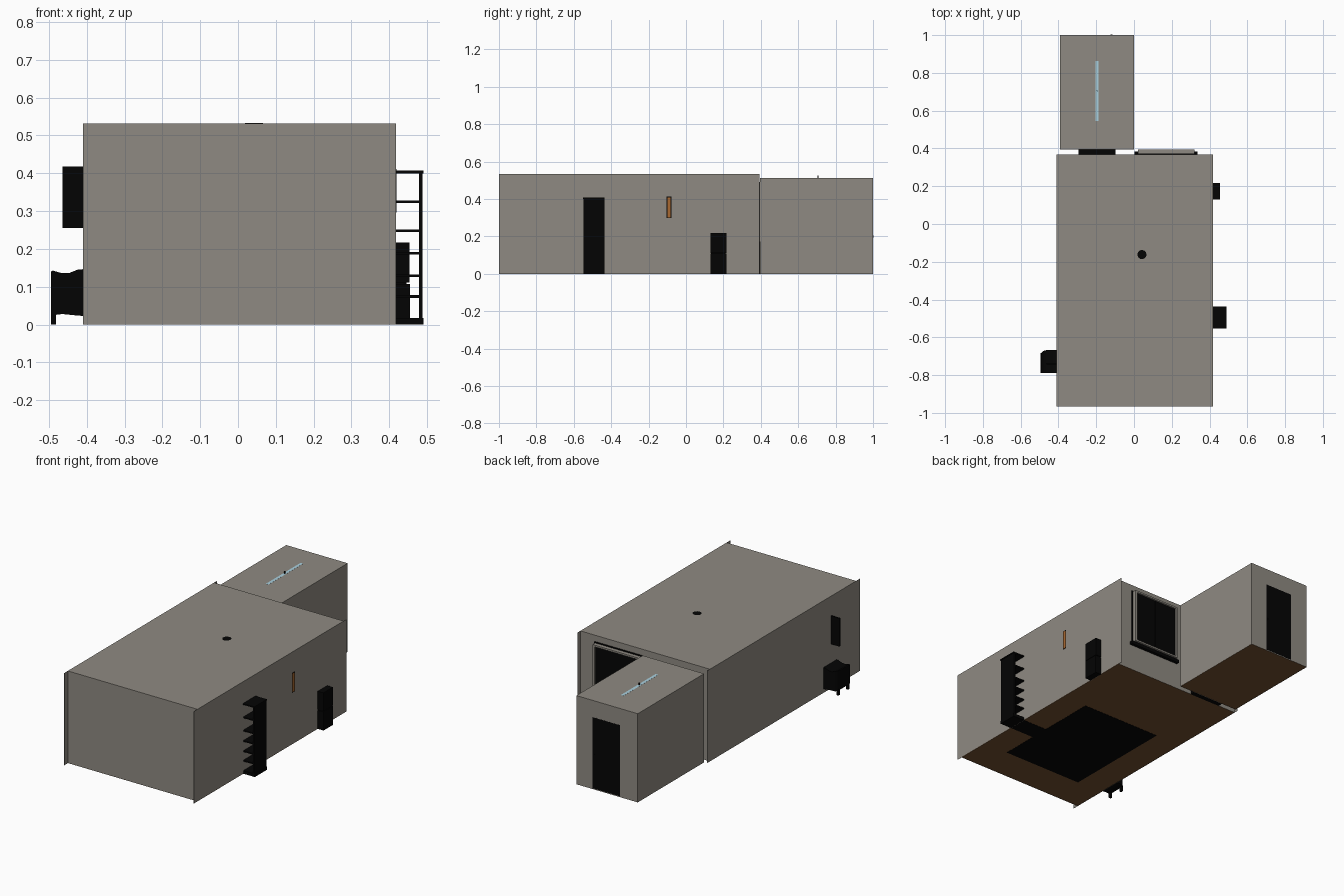
import bpy, bmesh, math

if "Cube" in bpy.data.objects:
    bpy.data.objects.remove(bpy.data.objects["Cube"])


def material(name, rgb):
    m = bpy.data.materials.new(name)
    m.diffuse_color = (*rgb, 1)
    m.use_nodes = True
    m.node_tree.nodes["Principled BSDF"].inputs["Base Color"].default_value = m.diffuse_color
    return m


GREY = material("warm_grey", (0.275, 0.255, 0.223))
BROWN = material("floor_brown", (0.175, 0.08, 0.028))
BLACK = material("near_black", (0.0012, 0.0012, 0.0012))
ORANGE = material("orange_wood", (0.40, 0.14, 0.03))
BLUE = material("pale_blue", (0.40, 0.63, 0.73))


def mesh_object(name, verts, faces, mat):
    me = bpy.data.meshes.new(name)
    me.from_pydata(verts, [], faces)
    bm = bmesh.new()
    bm.from_mesh(me)
    bmesh.ops.recalc_face_normals(bm, faces=bm.faces)
    bm.to_mesh(me)
    bm.free()
    ob = bpy.data.objects.new(name, me)
    me.materials.append(mat)
    bpy.context.collection.objects.link(ob)
    return ob


def box(name, x, y, z, mat):
    v = [(a, b, c) for a in x for b in y for c in z]
    f = [(0, 1, 3, 2), (4, 6, 7, 5), (0, 4, 5, 1), (2, 3, 7, 6), (0, 2, 6, 4), (1, 5, 7, 3)]
    return mesh_object(name, v, f, mat)


def loft(name, sections, mat):
    """Rectangular sections along x: (x, y0, y1, z0, z1)."""
    v, f = [], []
    for x, y0, y1, z0, z1 in sections:
        v += [(x, y0, z0), (x, y1, z0), (x, y1, z1), (x, y0, z1)]
    for i in range(len(sections) - 1):
        for k in range(4):
            n = (k + 1) % 4
            f.append((4 * i + k, 4 * i + n, 4 * i + 4 + n, 4 * i + 4 + k))
    e = len(v)
    f += [(0, 1, 2, 3), (e - 4, e - 3, e - 2, e - 1)]
    return mesh_object(name, v, f, mat)


def disc(name, loc, r, depth, mat):
    bpy.ops.mesh.primitive_cylinder_add(vertices=24, radius=r, depth=depth, location=loc)
    ob = bpy.context.object
    ob.name = name
    ob.data.materials.append(mat)
    bpy.ops.object.shade_smooth_by_angle()


T = 0.001  # shell thickness


def room(prefix, x, y, z, inset):
    """Thin-walled room; side walls run on past the end walls by the insets."""
    a, b = y[0] + inset[0], y[1] - inset[1]
    box(prefix + "_left_wall", (x[0], x[0] + T), y, z, GREY)
    box(prefix + "_right_wall", (x[1] - T, x[1]), y, z, GREY)
    box(prefix + "_front_wall", x, (a, a + T), z, GREY)
    box(prefix + "_back_wall", x, (b - T, b), z, GREY)
    box(prefix + "_ceiling", x, (a, b), (z[1] - T, z[1]), GREY)
    box(prefix + "_floor", x, (a, b), (0.001, 0.003), BROWN)


room("main_room", (-0.41, 0.418), (-1.0, 0.392), (0, 0.532), (0.033, 0.025))
room("hall", (-0.392, 0.0), (0.395, 1.0), (0, 0.512), (0, 0))

# Rug, showing through the floor
box("rug", (-0.245, 0.262), (-0.768, -0.10), (0, 0.005), BLACK)

# Shelf unit standing through the right wall
box("shelf_back", (0.478, 0.488), (-0.548, -0.437), (0, 0.40), BLACK)
for i, z in enumerate((0.0, 0.071, 0.126, 0.185, 0.245, 0.321, 0.40)):
    top = z + (0.018 if i == 0 else 0.007)
    g = 0.004 if i == 6 else 0.0
    box("shelf_board", (0.262, 0.491 if i in (0, 6) else 0.485),
        (-0.548 - g, -0.437), (z, top), BLACK)

# Cabinet in two stages, its inner half standing on the floor
box("cabinet_base", (0.418, 0.455), (0.13, 0.217), (0, 0.107), BLACK)
box("cabinet_inner", (0.33, 0.445), (0.135, 0.212), (0.004, 0.115), BLACK)
box("cabinet_top", (0.33, 0.454), (0.13, 0.217), (0.111, 0.217), BLACK)

# Picture on the right wall
box("picture_frame", (0.412, 0.4185), (-0.104, -0.078), (0.297, 0.412), BLACK)
box("picture", (0.412, 0.419), (-0.100, -0.082), (0.301, 0.408), ORANGE)

# Screen panel and armchair through the left wall
box("screen_panel", (-0.464, -0.30), (-0.745, -0.737), (0.255, 0.418), BLACK)
loft("armchair_body", [
    (-0.495, -0.788, -0.698, 0.03, 0.140),
    (-0.490, -0.788, -0.682, 0.026, 0.143),
    (-0.480, -0.788, -0.672, 0.026, 0.140),
    (-0.465, -0.788, -0.668, 0.028, 0.136),
    (-0.445, -0.788, -0.668, 0.026, 0.137),
    (-0.425, -0.788, -0.668, 0.024, 0.145),
    (-0.395, -0.788, -0.668, 0.022, 0.148)], BLACK)
box("armchair_seat", (-0.395, -0.33), (-0.788, -0.668), (0.03, 0.075), BLACK)
for x, z in ((-0.494, 0), (-0.345, 0.004)):
    for y in (-0.788, -0.698):
        box("armchair_leg", (x, x + 0.013), (y, y + 0.014), (z, 0.035), BLACK)

# Window in the main back wall: panes, surround, frame and sill
box("window_pane", (0.03, 0.31), (0.36, 0.385), (0.18, 0.48), BLACK)
for x in (0.02, 0.308):
    box("window_side", (x, x + 0.012), (0.36, 0.395), (0.172, 0.49), GREY)
for z in (0.172, 0.48):
    box("window_rail", (0.02, 0.32), (0.36, 0.395), (z, z + 0.01), GREY)
box("window_bar", (0.167, 0.173), (0.36, 0.388), (0.18, 0.48), BLACK)
box("window_sill", (0.003, 0.335), (0.36, 0.384), (0.153, 0.172), BLACK)
box("window_surround", (0.013, 0.327), (0.36, 0.372), (0.172, 0.496), BLACK)

# Doorway joining the rooms, and the hall end door with its knob
box("doorway", (-0.295, -0.098), (0.366, 0.3955), (0, 0.42), BLACK)
box("hall_door", (-0.28, -0.104), (0.985, 1.0005), (0.005, 0.415), BLACK)
box("door_knob", (-0.124, -0.114), (0.99, 1.002), (0.195, 0.205), BLACK)

# Light fittings showing through the ceilings
disc("main_lamp_mount", (0.042, -0.162, 0.5225), 0.024, 0.02, BLACK)
disc("main_lamp_cord", (0.042, -0.162, 0.47), 0.004, 0.1, BLACK)
box("hall_tube_light", (-0.204, -0.187), (0.545, 0.862), (0.495, 0.5125), BLUE)
disc("hall_lamp_hook", (-0.195, 0.705, 0.515), 0.003, 0.022, BLACK)
